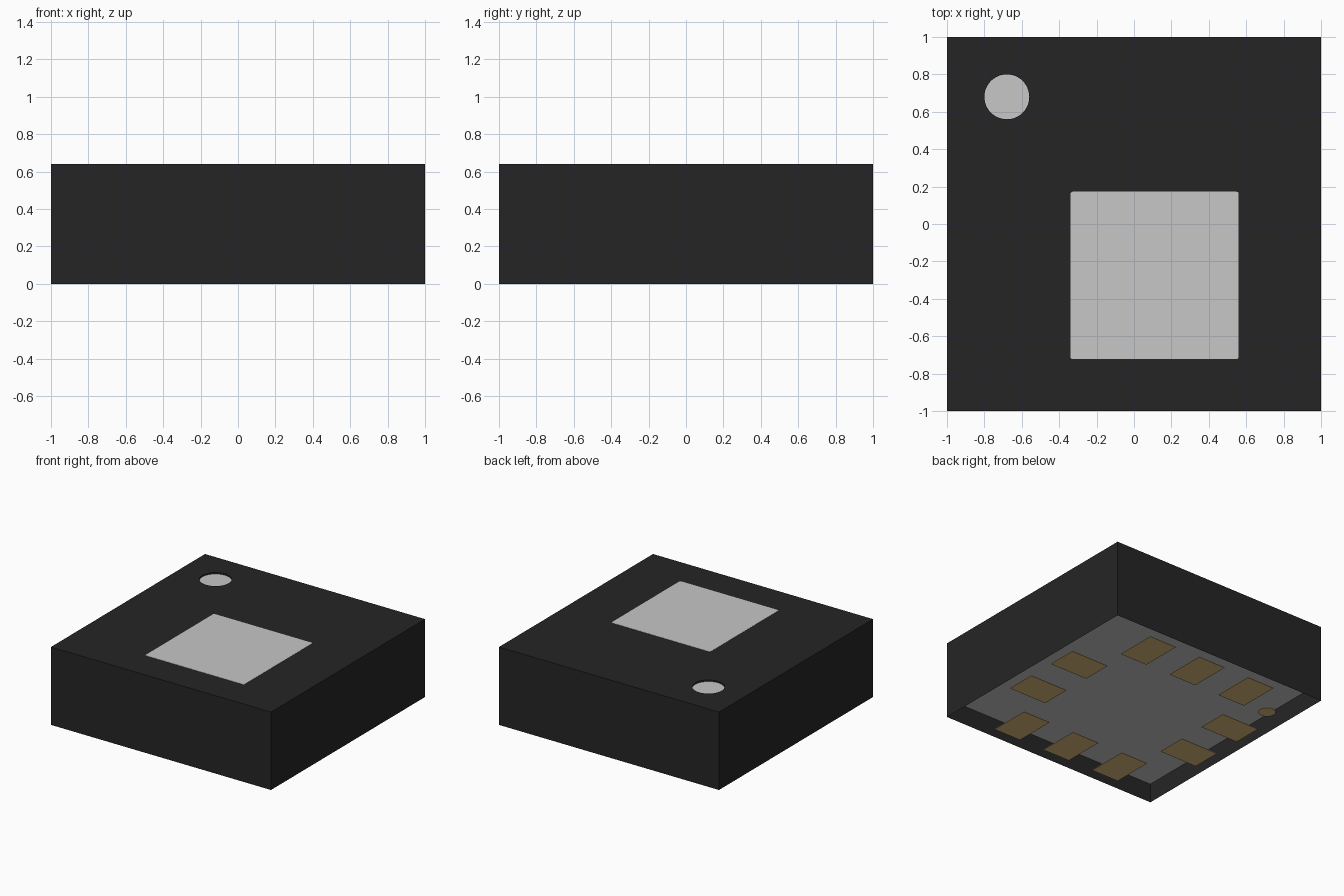
import bpy, bmesh
from mathutils import Matrix

if "Cube" in bpy.data.objects:
    bpy.data.objects.remove(bpy.data.objects["Cube"], do_unlink=True)

HEIGHT = 0.64
RECESS = 0.16      # depth of the open underside
FILM = 0.004       # thickness of pads and printed plates


def material(name, rgb):
    m = bpy.data.materials.new(name)
    m.use_nodes = True
    colour = (*rgb, 1)
    m.diffuse_color = colour
    bsdf = next(n for n in m.node_tree.nodes if n.type == "BSDF_PRINCIPLED")
    bsdf.inputs["Base Color"].default_value = colour
    return m


black = material("black_resin", (0.0194, 0.0185, 0.0185))
grey = material("light_grey", (0.57, 0.57, 0.57))
gold = material("gold_plating", (0.708, 0.504, 0.211))


def finish(name, bm, mat):
    mesh = bpy.data.meshes.new(name)
    bm.to_mesh(mesh)
    bm.free()
    mesh.materials.append(mat)
    ob = bpy.data.objects.new(name, mesh)
    bpy.context.collection.objects.link(ob)
    return ob


def box(x, y, z, sx, sy, sz):
    bm = bmesh.new()
    bmesh.ops.create_cube(bm, size=1, matrix=Matrix.Translation((x, y, z))
                          @ Matrix.Diagonal((sx, sy, sz, 1)))
    return bm


def disc(x, y, z, radius, depth):
    bm = bmesh.new()
    bmesh.ops.create_cone(bm, cap_ends=True, segments=48, radius1=radius, radius2=radius,
                          depth=depth, matrix=Matrix.Translation((x, y, z)))
    return bm


# Package body, hollowed from below with a very thin rim
bm = box(0, 0, HEIGHT / 2, 2, 2, HEIGHT)
bm.normal_update()
under = [f for f in bm.faces if f.normal.z < -0.9]
bmesh.ops.inset_region(bm, faces=under, thickness=0.004)
for v in under[0].verts:
    v.co.z = RECESS
body = finish("package_body", bm, black)

# Shallow round dimple in the top
DOT = (-0.68, 0.68)
cutter = finish("dimple_cutter", disc(*DOT, HEIGHT, 0.12, 0.03), black)
cutter.hide_render = True
cut = body.modifiers.new("dimple", "BOOLEAN")
cut.operation = "DIFFERENCE"
cut.solver = "EXACT"
cut.object = cutter
bpy.context.view_layer.objects.active = body
bpy.ops.object.modifier_apply(modifier=cut.name)
bpy.data.objects.remove(cutter, do_unlink=True)
finish("orientation_dot", disc(*DOT, HEIGHT - 0.014, 0.12, FILM), grey)

# Square top label with slightly rounded corners
bm = box(0.11, -0.275, HEIGHT, 0.9, 0.895, FILM)
upright = [e for e in bm.edges if abs(e.verts[0].co.z - e.verts[1].co.z) > FILM / 2]
bmesh.ops.bevel(bm, geom=upright, offset=0.012, segments=3, profile=0.5, affect="EDGES")
finish("top_label", bm, grey)

# Substrate closing the recess
finish("substrate", box(0, 0, RECESS - 0.003, 1.99, 1.99, 0.006), grey)

# Contact pads: three along front and back, two along each side
for side, end in ((1, "back"), (-1, "front")):
    for i in (-1, 0, 1):
        finish(f"{end}_pad", box(0.48 * i, 0.74 * side, FILM / 2, 0.25, 0.345, FILM), gold)
for side, end in ((1, "left"), (-1, "right")):
    for i in (-1, 1):
        finish(f"{end}_pad", box(0.74 * side, 0.24 * i, FILM / 2, 0.345, 0.25, FILM), gold)

# Small round index mark beside the pads
finish("index_mark", disc(-0.8, 0.605, FILM / 2, 0.066, FILM), gold)
